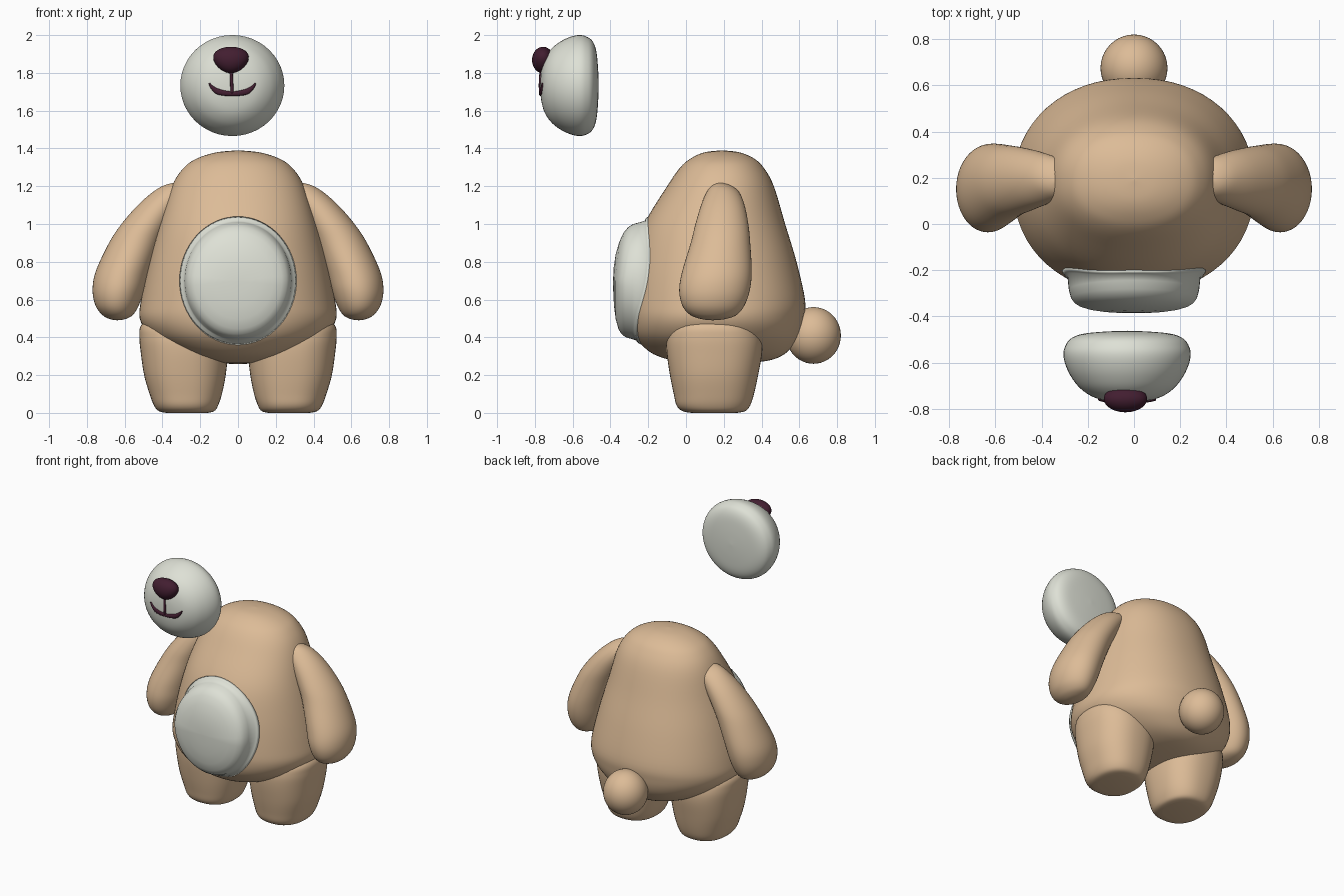
import bpy, bmesh, math
from mathutils import Vector
from mathutils.bvhtree import BVHTree

cube = bpy.data.objects.get("Cube")
if cube:
    bpy.data.objects.remove(cube, do_unlink=True)


def material(name, rgb):
    mat = bpy.data.materials.new(name)
    mat.use_nodes = True
    color = (*rgb, 1.0)
    mat.diffuse_color = color
    node = next(n for n in mat.node_tree.nodes if n.type == 'BSDF_PRINCIPLED')
    node.inputs["Base Color"].default_value = color
    return mat


tan = material("tan fur", (0.72, 0.50, 0.31))
grey = material("pale grey fur", (0.73, 0.75, 0.67))
plum = material("dark plum", (0.055, 0.013, 0.03))


def finish(name, bm, mat):
    """Turn a bmesh into a smooth shaded object."""
    bmesh.ops.recalc_face_normals(bm, faces=bm.faces)
    mesh = bpy.data.meshes.new(name)
    bm.to_mesh(mesh)
    bm.free()
    mesh.materials.append(mat)
    mesh.shade_smooth()
    obj = bpy.data.objects.new(name, mesh)
    bpy.context.collection.objects.link(obj)
    return obj


def smooth_rows(rows, steps=5):
    """Catmull-Rom interpolation between control rows."""
    result = []
    for i in range(len(rows) - 1):
        a, b, c, d = (rows[min(max(k, 0), len(rows) - 1)] for k in range(i - 1, i + 3))
        for s in range(steps):
            t = s / steps
            result.append([q + t * (r - p + t * (2 * p - 5 * q + 4 * r - s4
                          + t * (3 * (q - r) + s4 - p))) / 2
                          for p, q, r, s4 in zip(a, b, c, d)])
    result.append(rows[-1])
    return result


def bridge(bm, rings):
    """Skin a list of vertex rings and cap both ends."""
    n = len(rings[0])
    for low, high in zip(rings, rings[1:]):
        for i in range(n):
            j = (i + 1) % n
            bm.faces.new((low[i], low[j], high[j], high[i]))
    bm.faces.new(rings[0])
    bm.faces.new(rings[-1])


def loft(name, rows, mat, power=2.0, sides=48, place=lambda x, y, z: (x, y, z)):
    """Rows are (height, x min, x max, y min, y max) of superellipse sections."""
    bm = bmesh.new()
    rings = []
    for z, x0, x1, y0, y1 in smooth_rows(rows):
        ring = []
        for i in range(sides):
            a = math.tau * i / sides
            c, s = math.cos(a), math.sin(a)
            u = math.copysign(abs(c) ** (2 / power), c)
            v = math.copysign(abs(s) ** (2 / power), s)
            ring.append(bm.verts.new(place((x0 + x1) / 2 + u * (x1 - x0) / 2,
                                           (y0 + y1) / 2 + v * (y1 - y0) / 2, z)))
        rings.append(ring)
    bridge(bm, rings)
    return finish(name, bm, mat)


def front_finder(obj):
    """Return a function giving the front surface y at (x, z)."""
    tree = BVHTree.FromPolygons([v.co for v in obj.data.vertices],
                                [p.vertices for p in obj.data.polygons])

    def find(x, z):
        hit = tree.ray_cast(Vector((x, -3, z)), Vector((0, 1, 0)))[0]
        return hit.y if hit else 0
    return find


# Pear-shaped body: height, half width, front y, back y
body_profile = [
    (.258, .001, .17, .172), (.265, .12, .02, .34), (.28, .2, -.08, .45),
    (.31, .3, -.17, .52), (.36, .4, -.235, .57), (.42, .475, -.28, .605),
    (.5, .52, -.3, .625), (.6, .513, -.3, .63), (.8, .47, -.275, .585),
    (1, .415, -.22, .525), (1.2, .35, -.1, .465), (1.3, .285, -.03, .41),
    (1.35, .21, .03, .355), (1.38, .11, .1, .28), (1.39, .001, .189, .191)]
body = loft("body", [(z, -w, w, f, b) for z, w, f, b in body_profile], tan, 2.15, 64)

# Belly patch: thin flange on the body, then a raised cushion
body_front = front_finder(body)
bm = bmesh.new()
rings = []
for r, bulge in [(1.0, None), (.97, None), (.93, None), (.91, -.285), (.88, -.32),
                 (.83, -.342), (.75, -.358), (.6, -.372), (.4, -.381), (.2, -.385), (.01, -.386)]:
    ring = []
    for i in range(64):
        a = math.tau * i / 64
        x, z = .31 * r * math.cos(a), .70 + .34 * r * math.sin(a)
        skin = body_front(x, z) - (0 if r == 1 else .008)
        if bulge is not None:
            skin = min(skin, bulge + .05 * r * r * max(0, math.sin(a)))
        ring.append(bm.verts.new((x, skin, z)))
    rings.append(ring)
bridge(bm, rings)
finish("belly_patch", bm, grey)

# Arms and legs, one for each side
arm_rows = [
    (.49, .639, .641, .14, .142), (.497, .595, .68, .08, .21), (.52, .555, .72, .02, .27),
    (.57, .525, .755, -.02, .31), (.65, .495, .77, -.036, .338), (.75, .465, .753, -.02, .348),
    (.9, .41, .683, .025, .34), (1, .36, .617, .05, .33), (1.1, .30, .53, .08, .31),
    (1.17, .25, .45, .11, .28), (1.205, .27, .39, .14, .235), (1.22, .329, .331, .18, .182)]
leg_rows = [
    (0, .16, .38, .03, .27), (.01, .125, .42, -.02, .315), (.04, .105, .445, -.05, .34),
    (.1, .085, .468, -.065, .36), (.2, .065, .497, -.085, .382), (.32, .053, .515, -.102, .403),
    (.4, .055, .522, -.102, .4), (.46, .07, .515, -.08, .37), (.52, .1, .46, -.02, .31)]


def mirrored(rows, side):
    return rows if side > 0 else [(z, -x1, -x0, y0, y1) for z, x0, x1, y0, y1 in rows]


for side, word in ((1, "left"), (-1, "right")):
    loft(word + "_arm", mirrored(arm_rows, side), tan)
    loft(word + "_leg", mirrored(leg_rows, side), tan, 2.35)


def ball(name, centre, radii, mat, flare=0.0):
    """Ellipsoid, optionally wider towards its top."""
    bm = bmesh.new()
    bmesh.ops.create_uvsphere(bm, u_segments=40, v_segments=24, radius=1)
    for v in bm.verts:
        v.co.x *= 1 + flare * v.co.z
        v.co = Vector(centre) + Vector([c * r for c, r in zip(v.co, radii)])
    return finish(name, bm, mat)


# Round tail
ball("tail", (0, .675, .41), (.145, .145, .15), tan)

# Muzzle: a dome with a nearly flat back, floating in front of the body
mid_x, mid_z = -.03, 1.733
dome = [(-.462, .001), (-.466, .1), (-.476, .19), (-.497, .24), (-.53, .263),
        (-.565, .27), (-.61, .261), (-.66, .238), (-.71, .2), (-.748, .145),
        (-.767, .075), (-.772, .001)]
muzzle = loft("muzzle", [(y, -r, r, -r, r) for y, r in dome], grey,
              place=lambda x, y, z: (mid_x + x * 1.02, z, mid_z + y * .99))
muzzle_front = front_finder(muzzle)

# Nose
ball("nose", (-.037, -.757, 1.868), (.092, .058, .07), plum, .22)


def line_on_muzzle(name, points):
    """Tapered tube half sunk in the muzzle; points are (x, z, radius)."""
    points = smooth_rows(points, 6)
    bm = bmesh.new()
    rings = []
    for i, (x, z, r) in enumerate(points):
        before, after = points[max(i - 1, 0)], points[min(i + 1, len(points) - 1)]
        along = Vector((after[0] - before[0], 0, after[1] - before[1])).normalized()
        out = Vector((0, -1, 0))
        across = along.cross(out)
        centre = Vector((x, muzzle_front(x, z), z))
        rings.append([bm.verts.new(centre + across * r * math.cos(a) + out * .008 * math.sin(a))
                      for a in (math.tau * k / 12 for k in range(12))])
    bridge(bm, rings)
    return finish(name, bm, plum)


# Mouth
line_on_muzzle("lip_line", [(-.037, 1.82, .008), (-.034, 1.76, .008), (-.031, 1.69, .009)])
smile = [(.122, .012, .004), (.108, -.008, .009), (.08, -.03, .015), (.04, -.04, .014)]
line_on_muzzle("mouth", [(mid_x - x, mid_z + z, r) for x, z, r in smile]
               + [(mid_x, mid_z - .043, .012)]
               + [(mid_x + x, mid_z + z, r) for x, z, r in reversed(smile)])
